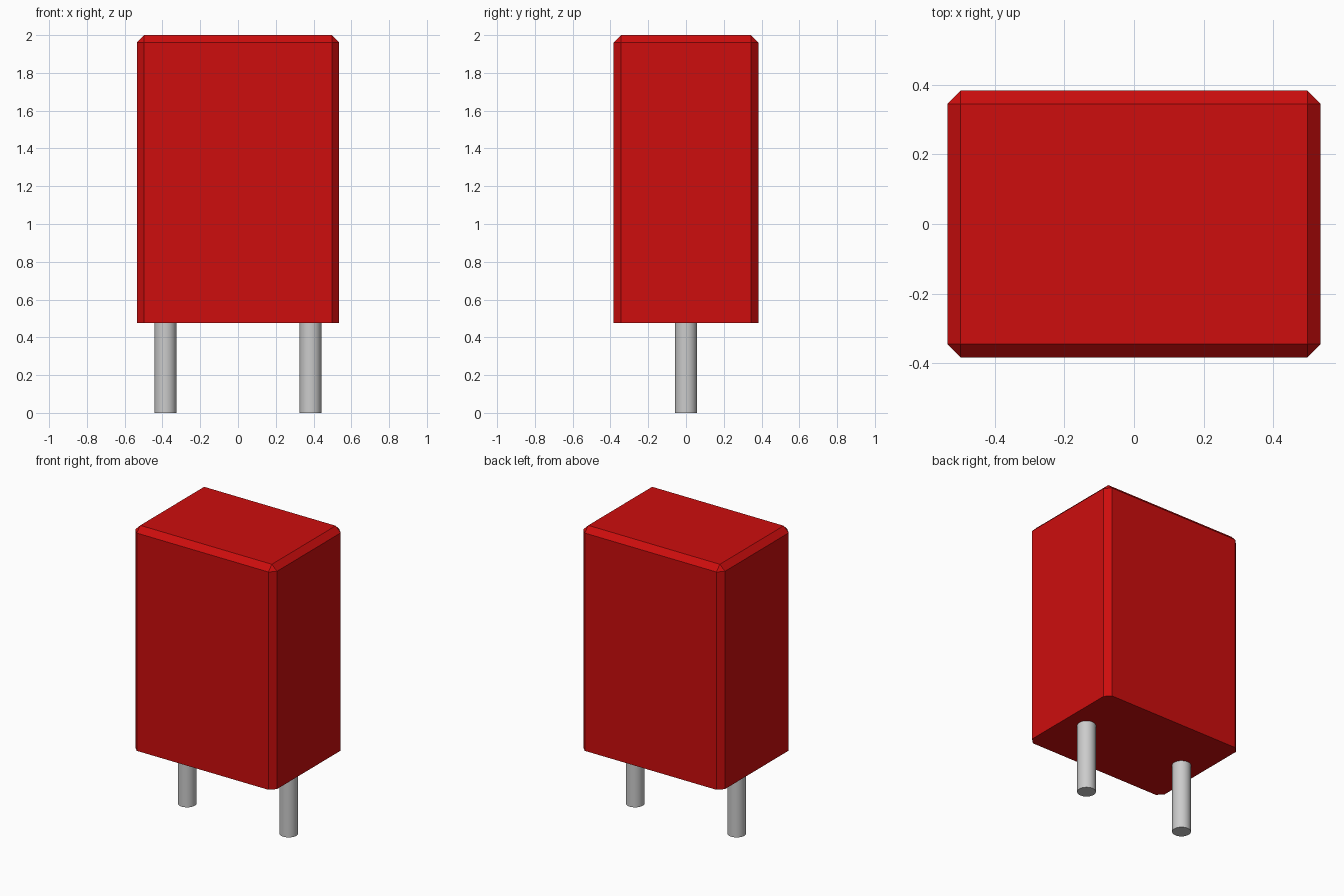
import bpy
import bmesh

cube = bpy.data.objects.get("Cube")
if cube:
    bpy.data.objects.remove(cube, do_unlink=True)


def make_material(name, rgb):
    mat = bpy.data.materials.new(name)
    mat.use_nodes = True
    color = (*rgb, 1.0)
    mat.diffuse_color = color
    mat.node_tree.nodes["Principled BSDF"].inputs["Base Color"].default_value = color
    return mat


red = make_material("red_casing", (0.61, 0.004, 0.004))
metal = make_material("grey_metal", (0.6, 0.6, 0.6))

BOTTOM, TOP = 0.475, 2.0
WIDTH, DEPTH, CHAMFER = 1.07, 0.765, 0.038

# Casing: box with every edge chamfered except those around the flat base
bm = bmesh.new()
bmesh.ops.create_cube(bm, size=1)
bmesh.ops.scale(bm, vec=(WIDTH, DEPTH, TOP - BOTTOM), verts=bm.verts)
bmesh.ops.translate(bm, vec=(0, 0, (TOP + BOTTOM) / 2), verts=bm.verts)
edges = [e for e in bm.edges if max(v.co.z for v in e.verts) > TOP - 0.01]
bmesh.ops.bevel(bm, geom=edges, offset=CHAMFER, offset_type='OFFSET',
                segments=1, profile=0.5, affect='EDGES')
mesh = bpy.data.meshes.new("casing")
bm.to_mesh(mesh)
bm.free()
mesh.materials.append(red)
casing = bpy.data.objects.new("casing", mesh)
bpy.context.collection.objects.link(casing)

# Two round pins under the casing
for name, x in (("left_pin", 0.384), ("right_pin", -0.384)):
    bpy.ops.mesh.primitive_cylinder_add(vertices=32, radius=0.058, depth=BOTTOM + 0.01,
                                        location=(x, 0, (BOTTOM + 0.01) / 2))
    pin = bpy.context.object
    pin.name = name
    pin.data.materials.append(metal)
    bpy.ops.object.shade_smooth_by_angle()
